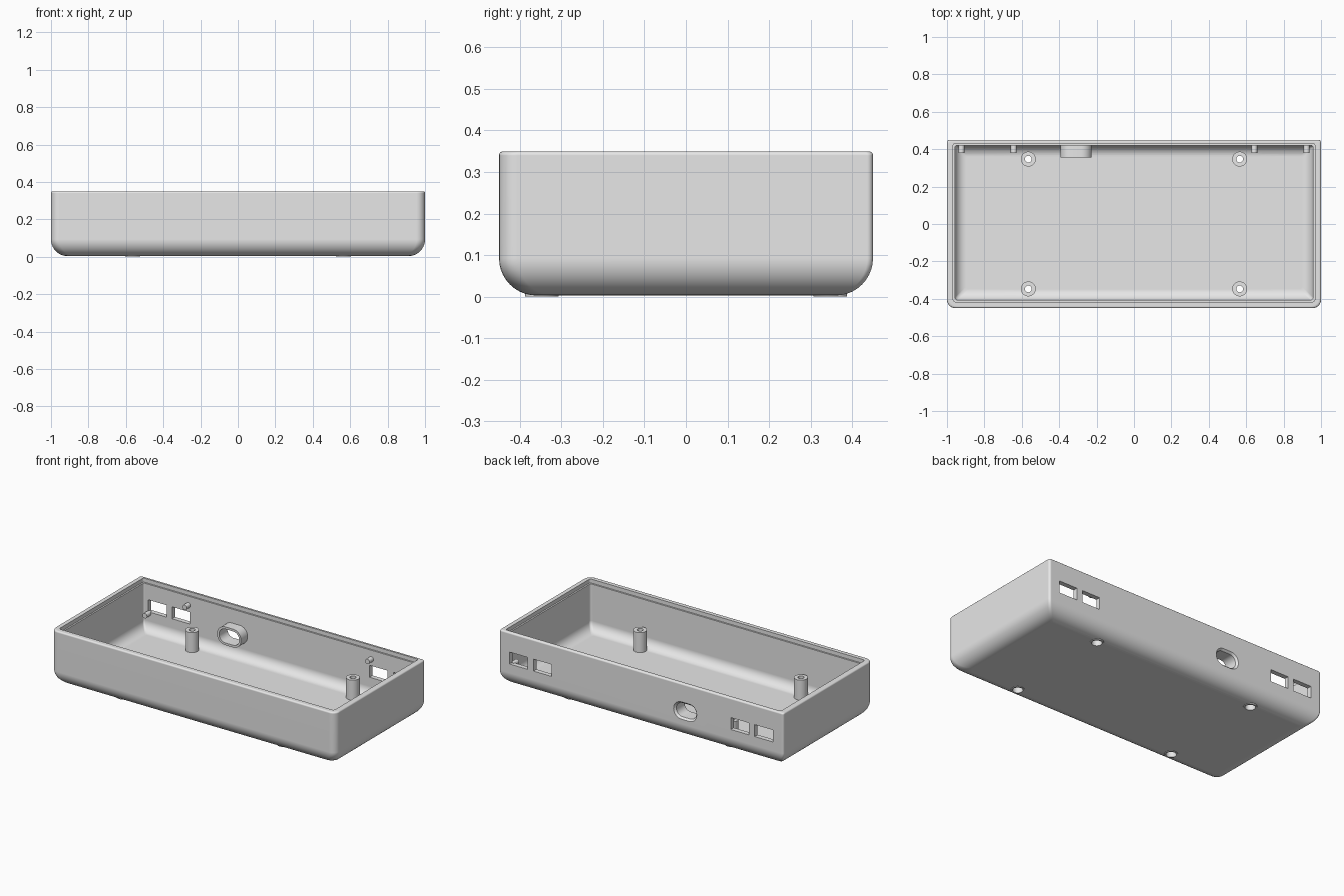
import bpy, bmesh
from math import sin, cos, pi
from mathutils import Vector

cube = bpy.data.objects.get("Cube")
if cube:
    bpy.data.objects.remove(cube, do_unlink=True)

GREY = (0.8, 0.8, 0.8, 1)
grey = bpy.data.materials.new("light grey plastic")
grey.use_nodes = True
grey.diffuse_color = GREY
bsdf = next(n for n in grey.node_tree.nodes if n.type == 'BSDF_PRINCIPLED')
bsdf.inputs["Base Color"].default_value = GREY


def rounded_rect(x0, x1, y0, y1, r_low, r_high, n=6):
    """Counter-clockwise outline with separate radii for the low and high corners."""
    corners = [(x1 - r_high, y1 - r_high, r_high, 0), (x0 + r_high, y1 - r_high, r_high, 1),
               (x0 + r_low, y0 + r_low, r_low, 2), (x1 - r_low, y0 + r_low, r_low, 3)]
    return [(cx + r * cos((q + i / n) * pi / 2), cy + r * sin((q + i / n) * pi / 2))
            for cx, cy, r, q in corners for i in range(n + 1)]


def circle(x, y, r, n=32):
    return [(x + r * cos(2 * pi * i / n), y + r * sin(2 * pi * i / n)) for i in range(n)]


def flat(outline, z):
    return [Vector((x, y, z)) for x, y in outline]


def upright(outline, y):
    return [Vector((x, y, z)) for x, z in outline]


def loft(name, rings, loop=False):
    """Skin a stack of rings, either capped or joined end to end."""
    bm = bmesh.new()
    rows = [[bm.verts.new(p) for p in ring] for ring in rings]
    pairs = list(zip(rows, rows[1:]))
    if loop:
        pairs.append((rows[-1], rows[0]))
    else:
        bm.faces.new(rows[0])
        bm.faces.new(rows[-1])
    for a, b in pairs:
        for i in range(len(a)):
            j = (i + 1) % len(a)
            bm.faces.new((a[i], a[j], b[j], b[i]))
    bmesh.ops.recalc_face_normals(bm, faces=bm.faces)
    mesh = bpy.data.meshes.new(name)
    bm.to_mesh(mesh)
    bm.free()
    mesh.materials.append(grey)
    ob = bpy.data.objects.new(name, mesh)
    bpy.context.collection.objects.link(ob)
    return ob


def activate(ob):
    bpy.ops.object.select_all(action='DESELECT')
    ob.select_set(True)
    bpy.context.view_layer.objects.active = ob


def smooth(ob):
    activate(ob)
    bpy.ops.object.shade_smooth_by_angle(angle=pi / 5)


def cut(ob, cutter):
    cutter.hide_render = True
    mod = ob.modifiers.new("cut", 'BOOLEAN')
    mod.operation, mod.solver, mod.object = 'DIFFERENCE', 'EXACT', cutter
    activate(ob)
    bpy.ops.object.modifier_apply(modifier=mod.name)
    bpy.data.objects.remove(cutter, do_unlink=True)


# Tray shell: outer skin up to the rim, then lip, ledge, inner wall and floor
BOTTOM, TOP, R, SEG = 0.003, 0.35, 0.09, 10
WALL, FLOOR, R_IN, EDGE = 0.043, 0.033, 0.06, 0.01
THIN_BACK = 0.013
quarter = [i / SEG * pi / 2 for i in range(SEG + 1)]


def shell_ring(inset, z, inner=False):
    back = inset - (THIN_BACK if inner else 0)
    radii = (0.015, 0.01) if inner else (0.045, 0.014)
    return flat(rounded_rect(inset - 1, 1 - inset, inset - 0.45, 0.45 - back, *radii), z)


rings = [shell_ring(R * (1 - sin(a)), BOTTOM + R * (1 - cos(a))) for a in quarter]
rings += [shell_ring(EDGE * (1 - cos(a)), TOP - EDGE * (1 - sin(a))) for a in quarter[::2]]
rings += [shell_ring(d, z, True) for d, z in ((0.033, TOP), (0.033, 0.325), (WALL, 0.325))]
rings += [shell_ring(WALL + R_IN * (1 - cos(a)), FLOOR + R_IN * (1 - sin(a)), True) for a in quarter]
shell = loft("tray_shell", rings)

# Rectangular windows in the back wall, two at each end
for side in (-1, 1):
    for x in (0.694, 0.862):
        outline = [(side * x + u * 0.064, 0.188 + v * 0.038)
                   for u, v in ((-1, -1), (1, -1), (1, 1), (-1, 1))]
        cut(shell, loft("window_cutter", [upright(outline, 0.38), upright(outline, 0.5)]))


# Oval port with a flared outside edge and an inner collar
def oval(w, h):
    return rounded_rect(-0.31 - w, -0.31 + w, 0.178 - h, 0.178 + h, h - 0.002, h - 0.002, 8)


hole, flare, collar = oval(0.07, 0.044), oval(0.082, 0.056), oval(0.084, 0.058)
cut(shell, loft("port_cutter", [upright(hole, 0.38), upright(hole, 0.438),
                                upright(flare, 0.451), upright(flare, 0.5)]))
smooth(loft("port_collar", [upright(collar, 0.421), upright(collar, 0.355),
                            upright(hole, 0.355), upright(hole, 0.421)], loop=True))

# Hollow screw posts, counterbored from underneath
POST = ((0.04, 0), (0.04, 0.16), (0.018, 0.16), (0.018, 0.05), (0.03, 0.05), (0.03, 0))
for sx, x_name in ((-1, "right"), (1, "left")):
    for sy, y_name in ((-1, "front"), (1, "back")):
        x, y = sx * 0.565, sy * 0.347
        bore = circle(x, y, 0.037)
        cut(shell, loft("bore_cutter", [flat(bore, -0.05), flat(bore, 0.1)]))
        smooth(loft(f"screw_post_{y_name}_{x_name}",
                    [flat(circle(x, y, r), z) for r, z in POST], loop=True))

# Locating pins beside the windows
for sx, x_name in ((-1, "right"), (1, "left")):
    for x, z, place in ((0.923, 0.14, "outer"), (0.643, 0.268, "inner")):
        pin = circle(sx * x, z, 0.016, 20)
        smooth(loft(f"locating_pin_{place}_{x_name}", [upright(pin, 0.43), upright(pin, 0.38)]))

smooth(shell)
weighted = shell.modifiers.new("even_shading", 'WEIGHTED_NORMAL')
weighted.keep_sharp = True
